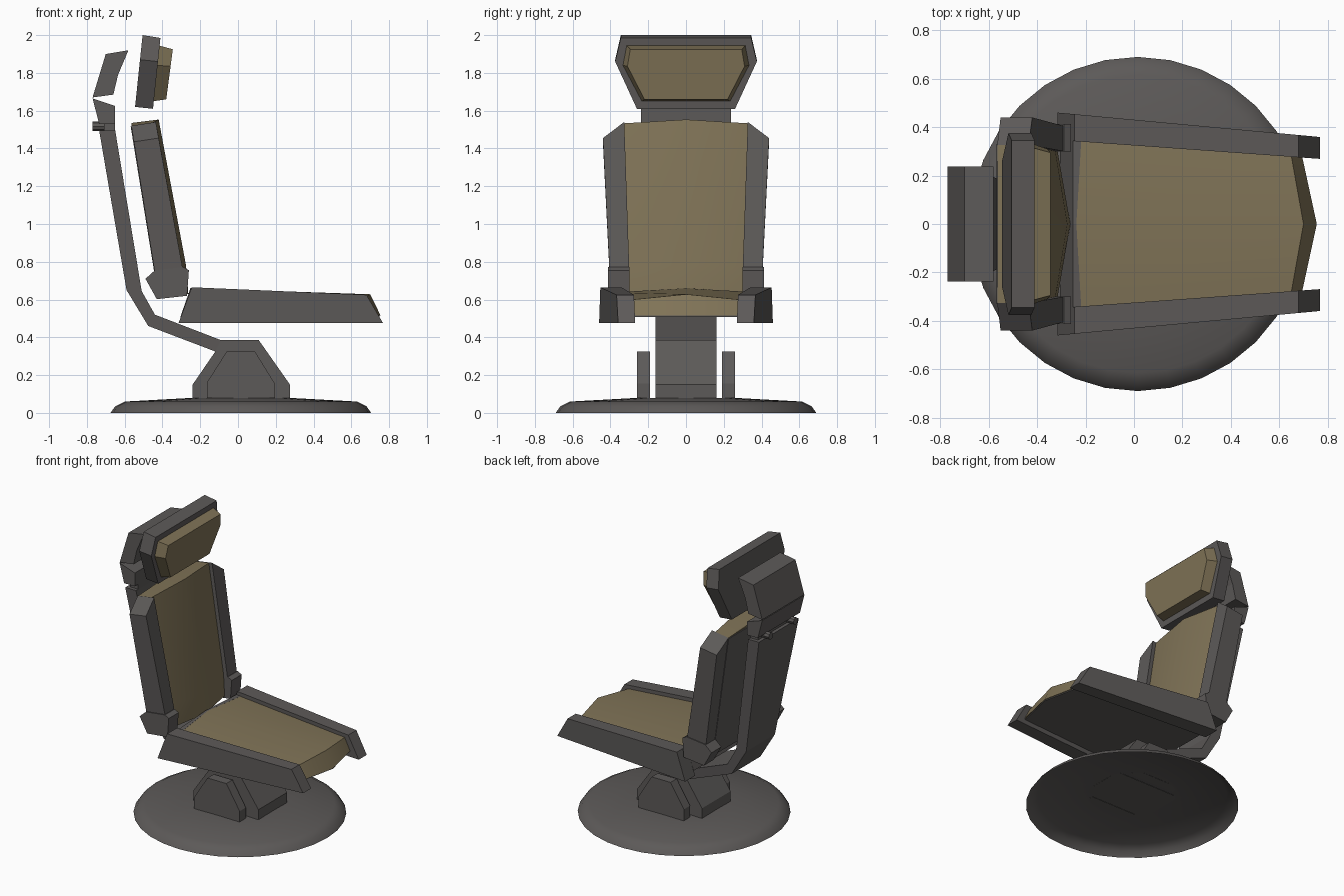
import bpy, bmesh, math

if "Cube" in bpy.data.objects:
    bpy.data.objects.remove(bpy.data.objects["Cube"])


def material(name, col):
    m = bpy.data.materials.new(name)
    m.diffuse_color = (*col, 1)
    m.use_nodes = True
    m.node_tree.nodes["Principled BSDF"].inputs["Base Color"].default_value = m.diffuse_color
    return m


GREY = material("dark grey", (0.108, 0.101, 0.098))
OLIVE = material("olive padding", (0.215, 0.172, 0.095))


def finish(name, bm, mat, recalc=True):
    if recalc:
        bmesh.ops.recalc_face_normals(bm, faces=bm.faces)
    me = bpy.data.meshes.new(name)
    bm.to_mesh(me)
    bm.free()
    me.materials.append(mat)
    ob = bpy.data.objects.new(name, me)
    bpy.context.collection.objects.link(ob)
    return ob


def smooth(ob, deg):
    bpy.ops.object.select_all(action='DESELECT')
    bpy.context.view_layer.objects.active = ob
    ob.select_set(True)
    bpy.ops.object.shade_smooth_by_angle(angle=math.radians(deg))


def add_loft(bm, rings, caps=True):
    """Skin matching rings of 3D points, with optional end caps."""
    vr = [[bm.verts.new(p) for p in r] for r in rings]
    n = len(vr[0])
    for a, b in zip(vr, vr[1:]):
        for i in range(n):
            j = (i + 1) % n
            bm.faces.new((a[i], a[j], b[j], b[i]))
    if caps:
        bm.faces.new(vr[0])
        bm.faces.new(vr[-1])


def loft(name, rings, mat):
    bm = bmesh.new()
    add_loft(bm, rings)
    return finish(name, bm, mat)


def slab(name, pts, half, mat=GREY):
    """Side profile (x, z) extruded to +-half(z)."""
    return loft(name, [[(x, s * half(z), z) for x, z in pts] for s in (-1, 1)], mat)


def pair(name, inner, outer, mat=GREY):
    """Inner and outer rings of (x, y, z), built on both sides."""
    bm = bmesh.new()
    for s in (-1, 1):
        add_loft(bm, [[(x, s * y, z) for x, y, z in r] for r in (inner, outer)])
    return finish(name, bm, mat)


# round base: a hollow dish, open underneath, with a small centre hole
bm = bmesh.new()
N = 32
add_loft(bm, [[(0.015 + r * math.cos(2 * math.pi * i / N), r * math.sin(2 * math.pi * i / N), z)
               for i in range(N)]
              for r, z in ((0.69, 0), (0.665, 0.035), (0.615, 0.06), (0.25, 0.08), (0.095, 0.08))],
         caps=False)
smooth(finish("base_disc", bm, GREY, recalc=False), 35)

# side brackets on the base
prof = [(-0.165, 0.078), (-0.165, 0.16), (-0.06, 0.325), (0.09, 0.325), (0.195, 0.155), (0.195, 0.078)]
pair("base_brackets", [(x, 0.19, z) for x, z in prof], [(x, 0.26, z) for x, z in prof])

# pedestal and bent spine
slab("pedestal", [(-0.24, 0.078), (-0.24, 0.15), (-0.12, 0.325), (-0.09, 0.385),
                  (0.11, 0.385), (0.275, 0.15), (0.275, 0.078)], lambda z: 0.162)
slab("spine", [(-0.735, 1.495), (-0.65, 1.495), (-0.51, 0.645), (-0.44, 0.52), (-0.09, 0.385),
               (-0.12, 0.325), (-0.475, 0.46), (-0.59, 0.65)],
     lambda z: 0.162 + max(0, z - 0.65) * 0.075)

# neck with two pins, and head bracket
slab("neck", [(-0.71, 1.49), (-0.65, 1.49), (-0.65, 1.535), (-0.71, 1.535)], lambda z: 0.2)
bm = bmesh.new()
for s in (-1, 1):
    add_loft(bm, [[(x, s * 0.14 + 0.025 * math.cos(a * math.pi / 4),
                    1.517 + 0.025 * math.sin(a * math.pi / 4)) for a in range(8)]
                  for x in (-0.77, -0.70)])
finish("neck_pins", bm, GREY)
slab("head_bracket_lower", [(-0.77, 1.665), (-0.65, 1.625), (-0.65, 1.53), (-0.735, 1.53)],
     lambda z: 0.238)
slab("head_bracket_upper", [(-0.77, 1.67), (-0.70, 1.90), (-0.58, 1.92), (-0.635, 1.79), (-0.66, 1.685)],
     lambda z: 0.238)


# headrest: tilted six-sided shell and pad
def hexagon(x0, z0, slope, pts):
    both = pts + [(-y, z) for y, z in reversed(pts)]
    return [(x0 + slope * (z - z0), y, z) for y, z in both]


loft("headrest_shell", [
    hexagon(-0.545, 1.62, 0.105, [(0.345, 2.0), (0.375, 1.87), (0.26, 1.62)]),
    hexagon(-0.45, 1.61, 0.105, [(0.345, 1.985), (0.375, 1.86), (0.26, 1.61)])], GREY)
loft("headrest_pad", [
    hexagon(-0.45, 1.65, 0.105, [(0.315, 1.945), (0.335, 1.84), (0.235, 1.65)]),
    hexagon(-0.38, 1.66, 0.132, [(0.295, 1.925), (0.31, 1.835), (0.22, 1.66)])], OLIVE)

# backrest pad with a shallow centre ridge
mid = [(-0.563, 1.535), (-0.42, 1.553), (-0.275, 0.78), (-0.263, 0.63), (-0.41, 0.63)]
side = [(-0.563, 1.518), (-0.46, 1.533), (-0.325, 0.78), (-0.315, 0.63), (-0.41, 0.63)]


def back_ring(pts, s):
    return [(x, s * (0.30 + 0.028 * (z - 0.7) / 0.82), z) for x, z in pts]


smooth(loft("backrest_pad", [back_ring(side, -1), back_ring(mid, 0), back_ring(side, 1)], OLIVE), 32)
slab("backrest_rear_panel", [(-0.568, 1.515), (-0.555, 1.515), (-0.412, 0.63), (-0.425, 0.63)],
     lambda z: 0.302 + 0.028 * (z - 0.7) / 0.82)

# backrest side rails and their lower hinge blocks
pair("backrest_rails",
     [(-0.565, 0.327, 1.52), (-0.435, 0.327, 1.54), (-0.29, 0.30, 0.75), (-0.44, 0.30, 0.74)],
     [(-0.551, 0.44, 1.435), (-0.42, 0.44, 1.455), (-0.29, 0.405, 0.75), (-0.44, 0.405, 0.74)])
prof = [(-0.44, 0.755), (-0.49, 0.71), (-0.43, 0.602), (-0.27, 0.62), (-0.26, 0.755), (-0.29, 0.772)]
pair("backrest_hinges", [(x, 0.30, z) for x, z in prof], [(x, 0.412, z) for x, z in prof])

# seat side rails, tapering to the front
prof = [(-0.245, 0.665), (0.68, 0.625), (0.768, 0.475), (-0.315, 0.475)]
pair("seat_rails",
     [(x, 0.342 - 0.072 * (x + 0.245), z) for x, z in prof],
     [(x, 0.46 - 0.093 * (x + 0.315), z) for x, z in prof])


# seat pad with a centre ridge, on a grey pan
def seat_ring(pts, s):
    return [(x, s * (0.344 - 0.072 * (x + 0.245)), z) for x, z in pts]


mid = [(-0.24, 0.66), (0.70, 0.628), (0.755, 0.515), (-0.27, 0.515)]
side = [(-0.22, 0.637), (0.65, 0.60), (0.695, 0.515), (-0.27, 0.515)]
smooth(loft("seat_pad", [seat_ring(side, -1), seat_ring(mid, 0), seat_ring(side, 1)], OLIVE), 32)
mid = [(-0.252, 0.66), (-0.238, 0.66), (-0.265, 0.516), (0.75, 0.516), (0.75, 0.508), (-0.305, 0.508)]
side = [(-0.252, 0.64), (-0.218, 0.638), (-0.265, 0.516), (0.69, 0.516), (0.69, 0.508), (-0.305, 0.508)]
loft("seat_pan", [seat_ring(side, -1), seat_ring(mid, 0), seat_ring(side, 1)], GREY)
